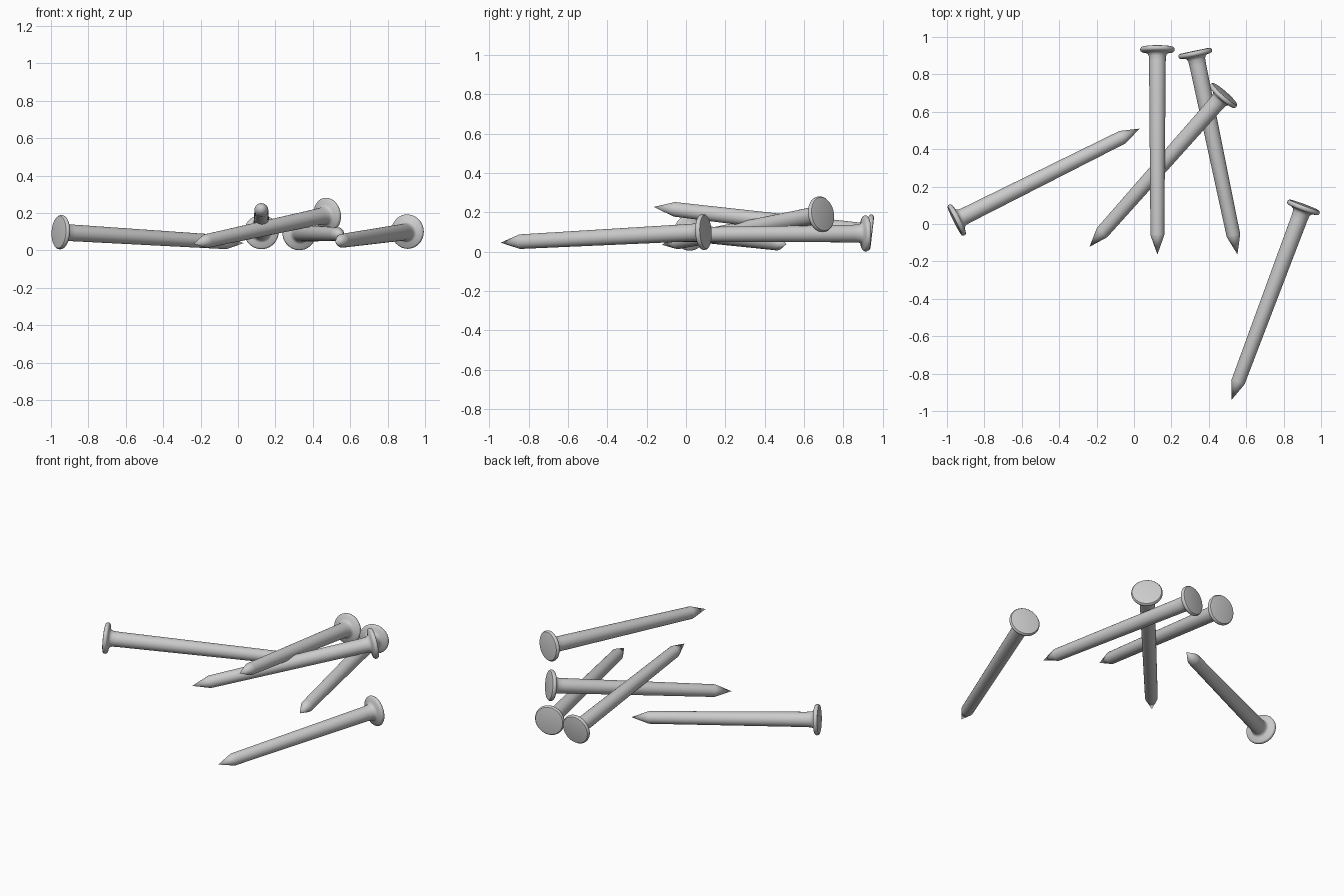
import bpy, bmesh, math
from mathutils import Vector

if "Cube" in bpy.data.objects:
    bpy.data.objects.remove(bpy.data.objects["Cube"])

SEGMENTS = 40
LENGTH = 1.113

# (radius, distance from the outer head face): rounded head, neck fillet, tapered shaft, point
PROFILE = [(0.078, 0.0), (0.086, 0.002), (0.091, 0.008), (0.092, 0.015),
           (0.090, 0.022), (0.084, 0.027), (0.060, 0.032), (0.051, 0.038),
           (0.046, 0.050), (0.0445, 0.08), (0.037, LENGTH - 0.105),
           (0.034, LENGTH - 0.095)]


def make_nail(name, head, tip):
    bm = bmesh.new()
    rings = []
    for r, d in PROFILE:
        rings.append([bm.verts.new((r * math.cos(a), r * math.sin(a), d))
                      for a in (2 * math.pi * i / SEGMENTS for i in range(SEGMENTS))])
    point = bm.verts.new((0, 0, LENGTH))
    bm.faces.new(rings[0])
    for i in range(SEGMENTS):
        j = (i + 1) % SEGMENTS
        for a, b in zip(rings, rings[1:]):
            bm.faces.new((a[i], a[j], b[j], b[i]))
        bm.faces.new((rings[-1][i], rings[-1][j], point))
    bmesh.ops.recalc_face_normals(bm, faces=bm.faces)
    mesh = bpy.data.meshes.new(name)
    bm.to_mesh(mesh)
    bm.free()
    nail = bpy.data.objects.new(name, mesh)
    bpy.context.collection.objects.link(nail)

    # Aim the point from the head towards the tip
    axis = Vector(tip) - Vector(head)
    nail.location = head
    nail.rotation_euler = axis.to_track_quat('Z', 'Y').to_euler()
    nail.scale.z = axis.length / LENGTH

    bpy.ops.object.select_all(action='DESELECT')
    nail.select_set(True)
    bpy.context.view_layer.objects.active = nail
    bpy.ops.object.shade_smooth_by_angle(angle=math.radians(35))


# Scattered pile: head centre, tip
make_nail("nail_left", (-0.96, 0.015, 0.098), (0.03, 0.51, 0.038))
make_nail("nail_upper_straight", (0.125, 0.947, 0.096), (0.125, -0.163, 0.228))
make_nail("nail_leaning", (0.487, 0.697, 0.192), (-0.238, -0.122, 0.035))
make_nail("nail_lower_crossed", (0.325, 0.926, 0.093), (0.553, -0.163, 0.086))
make_nail("nail_right", (0.911, 0.102, 0.101), (0.52, -0.942, 0.046))
